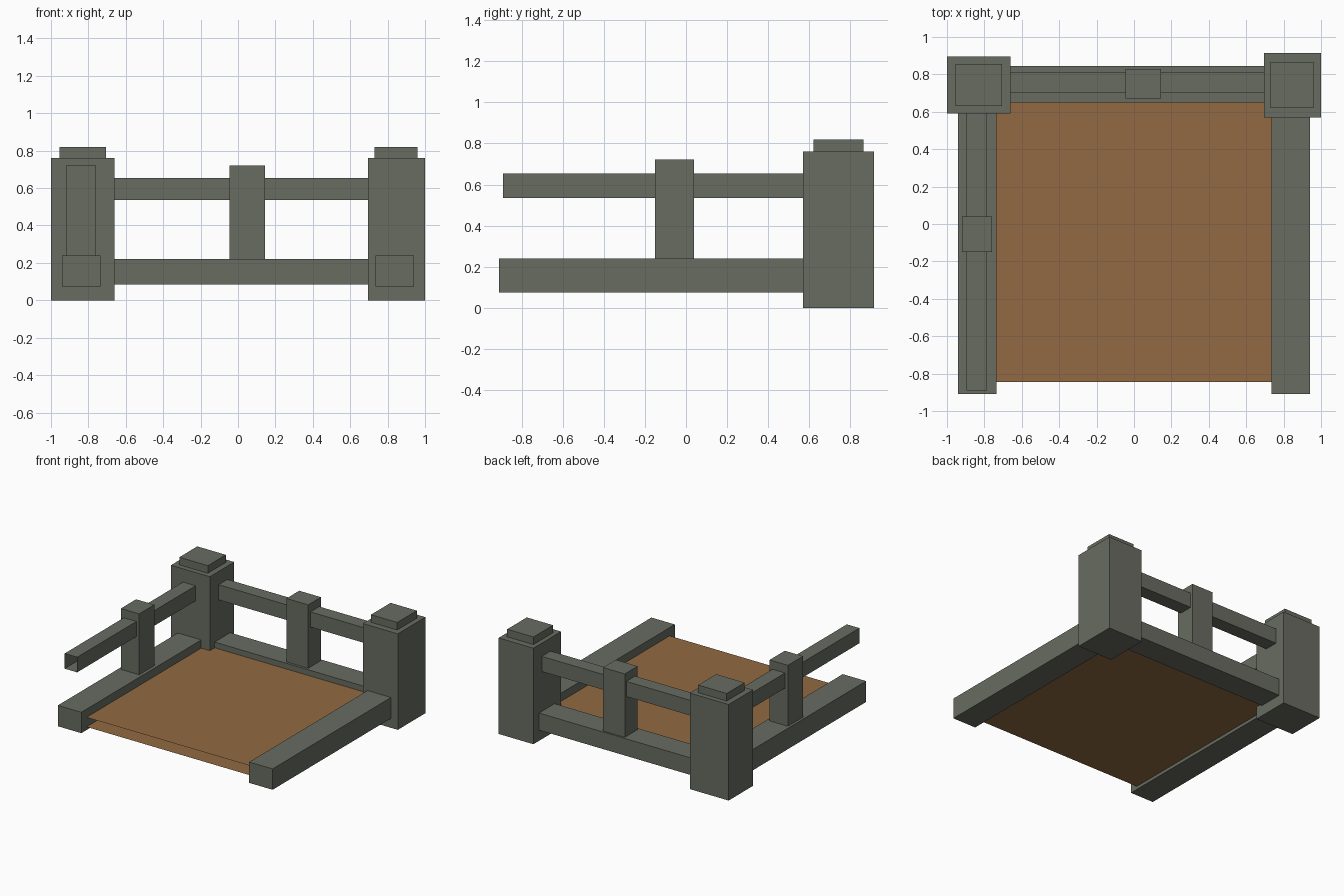
import bpy
import bmesh

if "Cube" in bpy.data.objects:
    bpy.data.objects.remove(bpy.data.objects["Cube"])


def material(name, rgb):
    m = bpy.data.materials.new(name)
    m.diffuse_color = (*rgb, 1)
    m.use_nodes = True
    m.node_tree.nodes["Principled BSDF"].inputs["Base Color"].default_value = m.diffuse_color
    return m


STONE = material("grey_stone", (0.138, 0.150, 0.120))
WOOD = material("brown_planks", (0.283, 0.144, 0.054))


def box(name, x, y, z, mat=STONE, open_axes=""):
    """Box from (min, max) ranges; the faces across open_axes are left out."""
    bm = bmesh.new()
    bmesh.ops.create_cube(bm, size=1)
    drop = [f for f in bm.faces
            if any(abs(f.normal["xyz".index(a)]) > 0.9 for a in open_axes)]
    if drop:
        bmesh.ops.delete(bm, geom=drop, context='FACES')
    for v in bm.verts:
        v.co = [(r[0] + r[1]) / 2 + c * (r[1] - r[0]) for c, r in zip(v.co, (x, y, z))]
    me = bpy.data.meshes.new(name)
    bm.to_mesh(me)
    bm.free()
    me.materials.append(mat)
    ob = bpy.data.objects.new(name, me)
    bpy.context.collection.objects.link(ob)
    return ob


# Corner pillars with caps
POST_Z, CAP_Z = (0, 0.76), (0.76, 0.82)
box("left_pillar", (-1, -0.66), (0.59, 0.895), POST_Z)
box("left_pillar_cap", (-0.955, -0.705), (0.63, 0.855), CAP_Z)
box("right_pillar", (0.695, 1), (0.57, 0.915), POST_Z)
box("right_pillar_cap", (0.73, 0.96), (0.62, 0.865), CAP_Z)

# Base beams
box("left_beam", (-0.94, -0.735), (-0.91, 0.59), (0.075, 0.24))
box("right_beam", (0.735, 0.94), (-0.91, 0.57), (0.075, 0.24))
box("back_beam", (-0.66, 0.695), (0.65, 0.845), (0.085, 0.22))

# Short middle posts
box("left_middle_post", (-0.92, -0.76), (-0.15, 0.04), (0.24, 0.722))
box("back_middle_post", (-0.045, 0.145), (0.67, 0.83), (0.22, 0.722))

# Handrails, open at their ends, butting against the posts
RAIL_Z = (0.535, 0.655)
for i, span in enumerate([(-0.89, -0.15), (0.04, 0.59)]):
    box(f"left_handrail_{i + 1}", (-0.895, -0.785), span, RAIL_Z, open_axes="y")
for i, span in enumerate([(-0.66, -0.045), (0.145, 0.695)]):
    box(f"back_handrail_{i + 1}", span, (0.70, 0.81), RAIL_Z, open_axes="x")

# Floor: upper and lower sheets with open edges
box("floor", (-0.735, 0.735), (-0.845, 0.65), (0.10, 0.175), WOOD, open_axes="xy")
